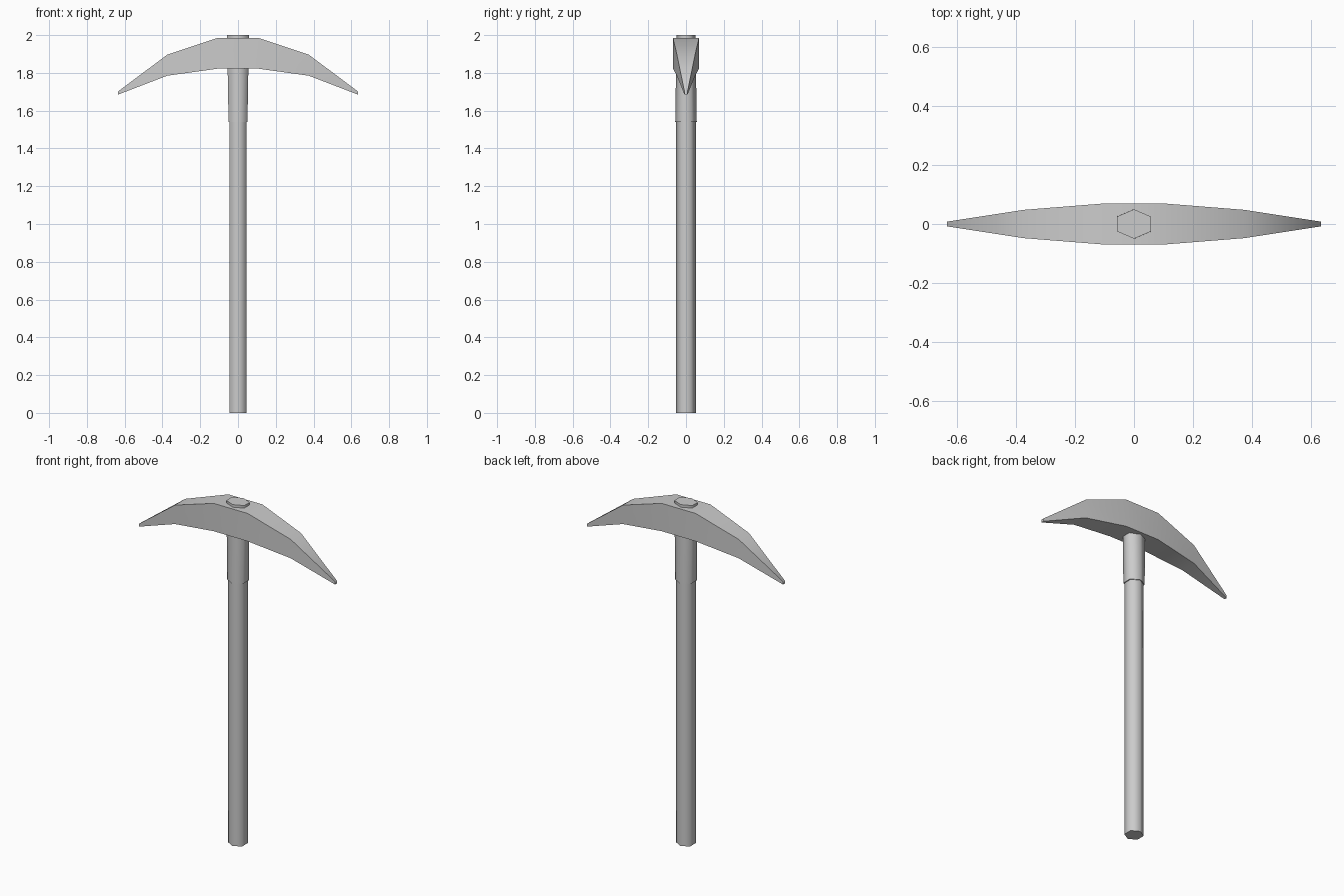
import bpy, bmesh, math

cube = bpy.data.objects.get("Cube")
if cube:
    bpy.data.objects.remove(cube, do_unlink=True)

# Single plain grey
grey = bpy.data.materials.new("plain grey")
grey.use_nodes = True
colour = (0.6, 0.6, 0.6, 1)
grey.diffuse_color = colour
grey.node_tree.nodes["Principled BSDF"].inputs["Base Color"].default_value = colour


def loft(name, rings):
    """Skin equal-sized rings of points and cap both ends."""
    bm = bmesh.new()
    loops = [[bm.verts.new(p) for p in ring] for ring in rings]
    for a, b in zip(loops, loops[1:]):
        for i in range(len(a)):
            j = (i + 1) % len(a)
            bm.faces.new((a[i], a[j], b[j], b[i]))
    bm.faces.new(loops[0])
    bm.faces.new(loops[-1])
    bmesh.ops.recalc_face_normals(bm, faces=bm.faces)
    mesh = bpy.data.meshes.new(name)
    bm.to_mesh(mesh)
    bm.free()
    mesh.materials.append(grey)
    obj = bpy.data.objects.new(name, mesh)
    bpy.context.collection.objects.link(obj)
    bpy.ops.object.select_all(action='DESELECT')
    obj.select_set(True)
    bpy.context.view_layer.objects.active = obj
    bpy.ops.object.shade_smooth_by_angle(angle=math.radians(70))
    return obj


def hexagon(half_x, half_y, z):
    """Six-sided ring with its points towards front and back."""
    return [(half_x * math.cos(a) / math.cos(math.pi / 6), half_y * math.sin(a), z)
            for a in (math.radians(30 + 60 * i) for i in range(6))]


def section(x, half_y, low, high):
    """Rectangular slice across the head."""
    return [(x, -half_y, low), (x, half_y, low), (x, half_y, high), (x, -half_y, high)]


# Shaft and the tapering sleeve that passes through the head
loft("handle", [hexagon(0.045, 0.052, 0), hexagon(0.045, 0.052, 1.56)])
loft("sleeve", [hexagon(0.05, 0.057, 1.54), hexagon(0.058, 0.05, 2)])

# Curved double-pointed head, mirrored about the handle
half = [(0.11, 0.069, 1.822, 1.985), (0.375, 0.048, 1.785, 1.896), (0.635, 0.008, 1.685, 1.702)]
left = [section(*s) for s in half]
right = [section(-x, y, low, high) for x, y, low, high in reversed(half)]
loft("pick_head", right + left)
